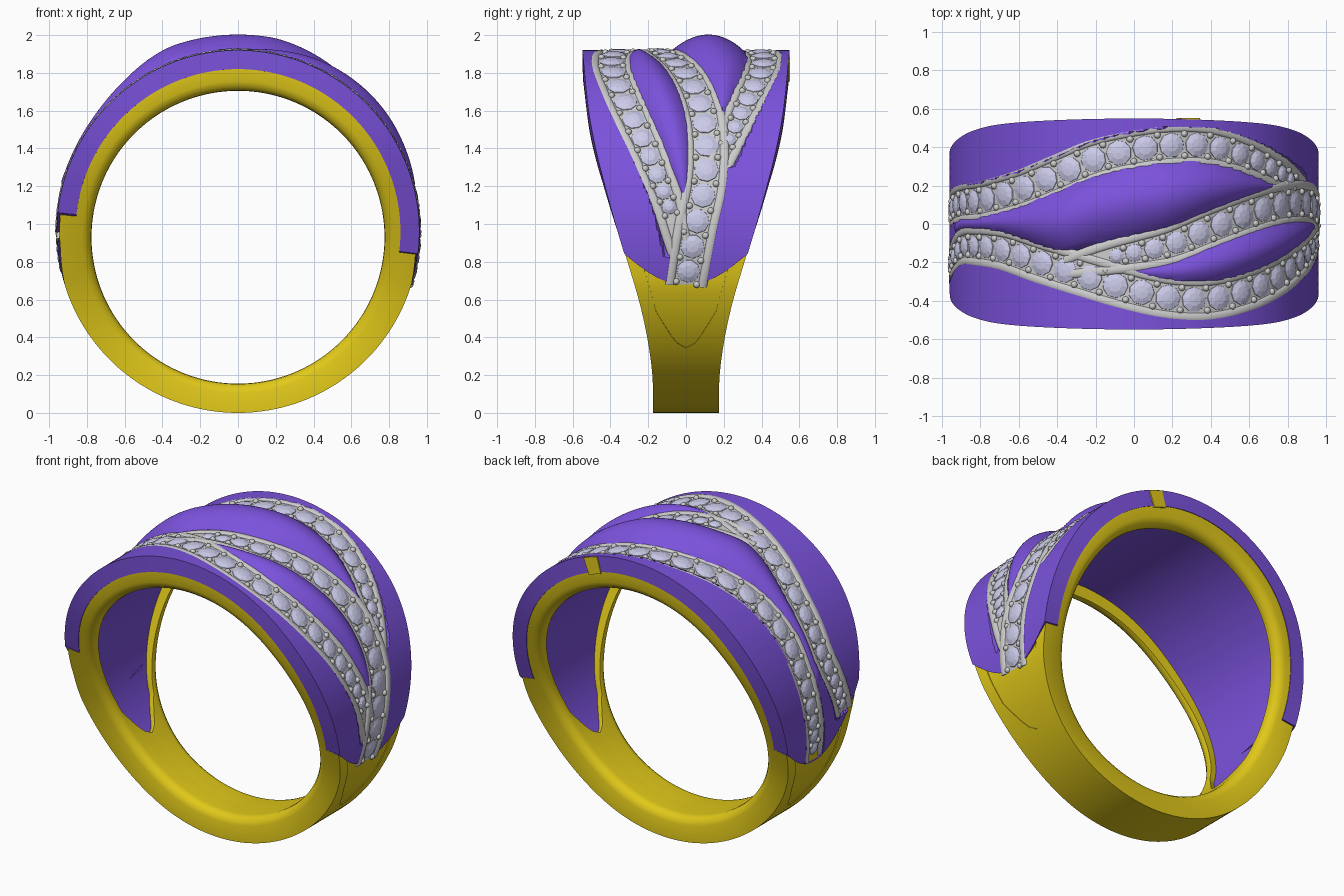
import bpy, bmesh, math
from mathutils import Vector, Matrix

if "Cube" in bpy.data.objects:
    bpy.data.objects.remove(bpy.data.objects["Cube"])

ZC, R = 0.96, 0.955            # ring centre height and shell radius
HOLLOW = 0.825                 # radius of the hollow inside the shell


def material(name, rgb):
    m = bpy.data.materials.new(name)
    m.diffuse_color = (*rgb, 1)
    m.use_nodes = True
    m.node_tree.nodes["Principled BSDF"].inputs["Base Color"].default_value = m.diffuse_color
    return m


GOLD = material("gold", (0.75, 0.58, 0.01))
VIOLET = material("violet", (0.2, 0.085, 0.72))
STONE = material("stone", (0.6, 0.6, 0.82))


def clamp(x):
    return max(0, min(1, x))


def interp(pts, x):
    """Smooth cubic through (x, y) points, clamped at the ends."""
    n = len(pts)
    if x <= pts[0][0]:
        return pts[0][1]
    if x >= pts[-1][0]:
        return pts[-1][1]

    def slope(i):
        a, b = pts[max(i - 1, 0)], pts[min(i + 1, n - 1)]
        return (b[1] - a[1]) / (b[0] - a[0])
    i = max(k for k in range(n - 1) if pts[k][0] <= x)
    h = pts[i + 1][0] - pts[i][0]
    t = (x - pts[i][0]) / h
    return ((2*t**3 - 3*t*t + 1) * pts[i][1] + (t**3 - 2*t*t + t) * h * slope(i)
            + (3*t*t - 2*t**3) * pts[i + 1][1] + (t**3 - t*t) * h * slope(i + 1))


def polar(deg, y, r):
    a = math.radians(deg)
    return Vector((r * math.sin(a), y, ZC + r * math.cos(a)))


def half_width(deg):
    return interp([(0, .175), (.2, .178), (.4, .205), (.6, .25), (.8, .31), (1, .37),
                   (1.2, .425), (1.4, .475), (1.6, .512), (1.92, .545)], polar(deg, 0, R).z)


def finish(name, bm, mat, angle=None):
    bmesh.ops.recalc_face_normals(bm, faces=bm.faces)
    me = bpy.data.meshes.new(name)
    bm.to_mesh(me)
    bm.free()
    ob = bpy.data.objects.new(name, me)
    bpy.context.collection.objects.link(ob)
    if mat:
        me.materials.append(mat)
    if angle:
        bpy.ops.object.select_all(action='DESELECT')
        ob.select_set(True)
        bpy.context.view_layer.objects.active = ob
        bpy.ops.object.shade_smooth_by_angle(angle=math.radians(angle))


def loft(name, rings, mat=None, wrap=False, angle=35):
    """Skin a list of closed sections; cap the ends unless wrapped."""
    bm = bmesh.new()
    rows = [[bm.verts.new(p) for p in ring] for ring in rings]
    n, m = len(rows), len(rows[0])
    for i in range(n if wrap else n - 1):
        a, b = rows[i], rows[(i + 1) % n]
        for j in range(m):
            k = (j + 1) % m
            bm.faces.new((a[j], a[k], b[k], b[j]))
    if not wrap:
        bm.faces.new(rows[0])
        bm.faces.new(rows[-1])
    finish(name, bm, mat, angle)


# Stone bands: (degrees from the top, y) path, end half-widths, lift, stone range
BANDS = {
    "upper_band": ([(-106, .02), (-85, .08), (-70, .11), (-56, .125), (-38.5, .18),
                    (-24.5, .26), (-12, .34), (0, .385), (12, .41), (24.5, .405),
                    (38.5, .35), (51, .28), (60, .225), (69, .17)], .088, .07, -.017, (-104, 60)),
    "lower_band": ([(-93, -.24), (-80, -.17), (-70, -.12), (-62, -.115), (-46, -.135),
                    (-31, -.2), (-18, -.26), (0, -.345), (12, -.385), (24.5, -.39),
                    (38.5, -.345), (51, -.28), (62, -.21), (72, -.15), (82, -.09),
                    (92, -.05), (97, -.03)], .085, .065, -.0145, (-92, 86)),
    "middle_band": ([(-22, -.225), (-8, -.175), (3, -.14), (12, -.105), (24.5, -.025),
                     (38.5, .05), (51, .095), (63, .11), (75, .1), (88, .055), (100, .02),
                     (107.5, 0)], .06, .11, -.012, (-8, 107)),
}
upper, lower, middle = (BANDS[k][0] for k in ("upper_band", "lower_band", "middle_band"))


def bulge(deg, y):
    """Raised leaf shapes between neighbouring bands, shallow groove under them."""
    u, l, m = (interp(p, deg) for p in (upper, lower, middle))
    f = clamp((deg + 36) / 26)
    gaps = []
    if -75 < deg < 62:
        gaps.append((l + (m - l) * f * f * (3 - 2 * f) + .095, u - .095))
    if deg > 0:
        gaps.append((l + .095, m - .095))
    for a, b in gaps:
        if a < y < b:
            return min(.083, .25 * (b - a)) * math.sin(math.pi * (y - a) / (b - a)) ** .8
    for path in (upper, lower, middle):
        if path[0][0] < deg < path[-1][0] and abs(y - interp(path, deg)) < .085:
            return -.018
    return 0


# Violet shell: curved cap over the upper ring, open to the inside
NV, NU = 80, 130
columns = []
for i in range(NU + 1):
    outer, inner = [], []
    for j in range(NV + 1):
        v = -1 + 2 * j / NV
        right = 107 - 10 * abs(v) ** 2.3
        left = -107 + (23 if v < 0 else 10) * abs(v) ** 2.3
        d = left + (right - left) * i / NU
        w = half_width(d)
        y = v * (w + .004)
        outer.append(polar(d, y, R + .005 + bulge(d, y)))
        # inside the rims the shell is thicker than at its side edges
        inner.append(polar(d, y, HOLLOW if abs(y) < w - .03 else .86))
    columns.append(outer + inner[::-1])
loft("violet_shell", columns, VIOLET)

# Gold shank: two side rims that merge into a solid band below
for side, name in ((-1, "gold_rim_front"), (1, "gold_rim_back")):
    rings = []
    for i in range(180):
        d = -180 + 2 * i
        f, w = abs(d), half_width(d)
        g = (w - .075) * clamp((130 - f) / 14) ** .5
        ro = .87 + .075 * clamp((f - 74) / 6) + .015 * clamp((f - 96) / 11)
        ri = .775 - .03 * math.cos(math.radians(d))
        section = [(g, ro), (w, ro), (w, ri + .05), (w - .012, ri + .02),
                   (w - .035, ri + .003), (max(g, w - .06), ri), (g, ri + .002)]
        rings.append([polar(d, side * y, r) for y, r in section])
    loft(name, rings, GOLD, wrap=True)

# Violet lining and gold outer skin closing the lower ends of the hollow
for side, label in ((-1, "left"), (1, "right")):
    for part, r0, r1, a0, a1, mat in (("lining", HOLLOW, .89, 84, 131, VIOLET),
                                      ("skin", .9, .956, 100, 132, GOLD)):
        rings = []
        for i in range(17):
            d = side * (a0 + (a1 - a0) * i / 16)
            w = half_width(d) - .03
            r = r1 - (.013 * clamp((107 - abs(d)) / 7) if part == "skin" else 0)
            rings.append([polar(d, y, q) for y, q in ((-w, r0), (w, r0), (w, r), (-w, r))])
        loft(f"{label}_{part}", rings, mat)

# Small gold tab on the back edge
tab = [[polar(d, y, r) for y, r in ((.5, .85), (.551, .85), (.551, .956), (.5, .956))]
       for d in (15, 18, 21)]
loft("gold_tab", tab, GOLD)


def path_frame(path, d):
    """Point, outward normal and sideways direction on a band path."""
    p = polar(d, interp(path, d), R)
    t = (polar(d + .5, interp(path, d + .5), R)
         - polar(d - .5, interp(path, d - .5), R)).normalized()
    n = polar(d, 0, 1) - Vector((0, 0, ZC))
    return p, n, n.cross(t).normalized()


# Silver channels with stones and bead prongs
stones, beads = bmesh.new(), bmesh.new()
for name, (path, w0, w1, lift, (g0, g1)) in BANDS.items():
    d0, d1 = path[0][0], path[-1][0]

    def width(d):
        s = 2 * (d - d0) / (d1 - d0) - 1
        return .117 - (.117 - (w0 if s < 0 else w1)) * abs(s) ** 3
    rings = []
    for i in range(101):
        d = d0 + (d1 - d0) * i / 100
        p, n, s = path_frame(path, d)
        w = width(d)
        half = [(w, -.04), (w, .012), (w - .006, .018), (w - .018, .022),
                (w - .036, .021), (w - .044, .016), (w - .047, .012)]
        prof = half + [(-a, b) for a, b in half[::-1]]
        rings.append([p + s * a + n * (b + lift) for a, b in prof])
    loft(name, rings, angle=50)

    d = g0
    while True:
        r = width(d) - .048
        slant = 1 / math.sqrt(1 + ((interp(path, d + 1) - interp(path, d - 1))
                                   / (2 * math.radians(1) * R)) ** 2)
        step = math.degrees(r * 1.03 / R) * slant
        d += step
        if d > g1:
            break
        p, n, s = path_frame(path, d)
        rot = Matrix((s.cross(n), s, n)).transposed().to_4x4()
        base = Matrix.Translation(p + n * (lift + .006)) @ rot
        # girdle, crown and table of one stone
        for z, a, b, h in ((0, r, r * .95, .008), (.008, r * .95, r * .5, .011),
                           (.019, r * .5, 0, .003)):
            bmesh.ops.create_cone(stones, cap_ends=False, segments=9, radius1=a, radius2=b,
                                  depth=h, matrix=base @ Matrix.Translation((0, 0, z + h / 2)))
        d += step
        q, n, s = path_frame(path, min(d, d1 - .6))
        for sign in (-1, 1):
            bmesh.ops.create_icosphere(
                beads, subdivisions=2, radius=.018,
                matrix=Matrix.Translation(q + s * sign * r * .85 + n * (lift + .011)))
bmesh.ops.remove_doubles(stones, verts=stones.verts, dist=.0005)
finish("stones", stones, STONE)
finish("bead_prongs", beads, None, 60)
